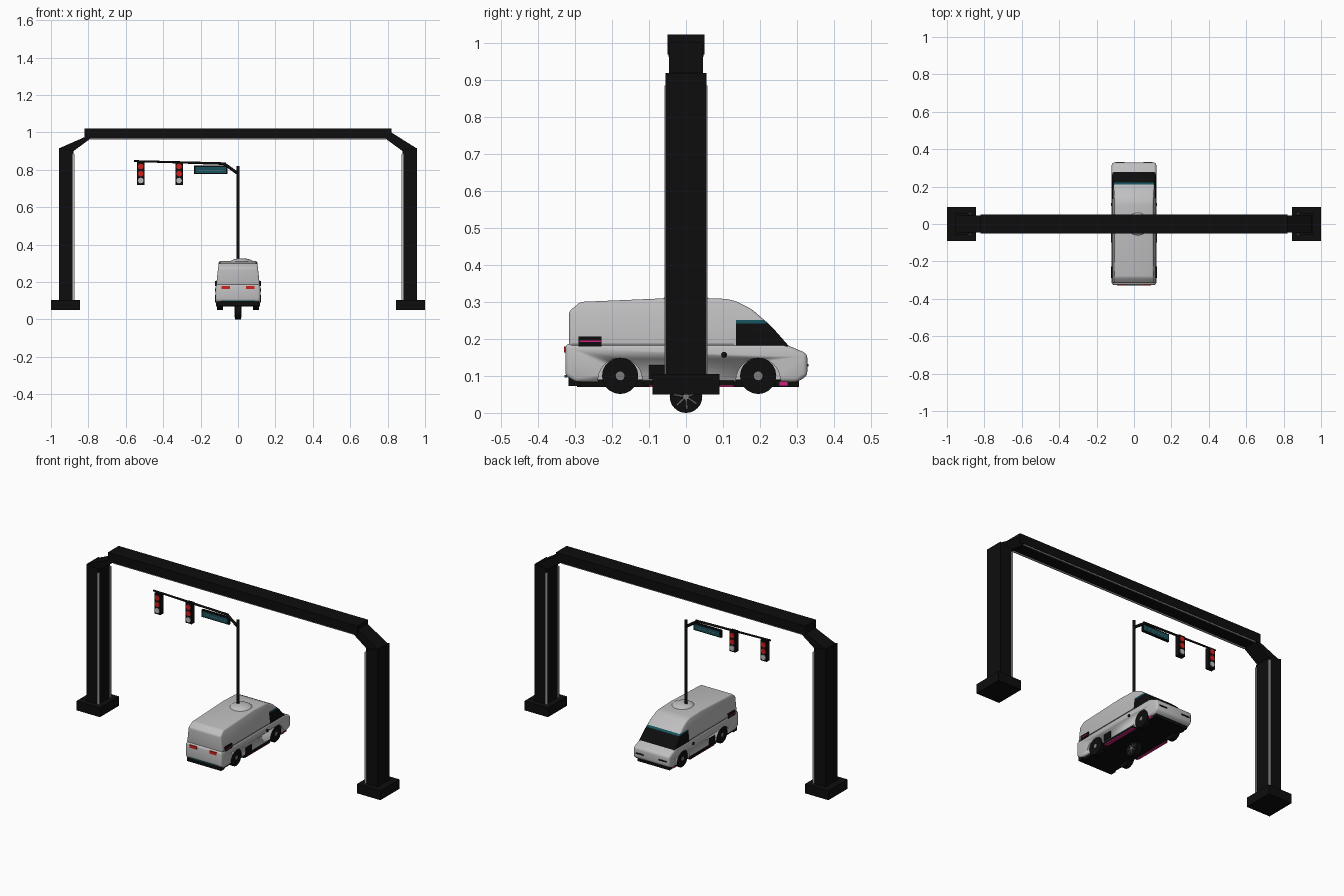
import bpy, bmesh, math
from mathutils import Vector

if "Cube" in bpy.data.objects:
    bpy.data.objects.remove(bpy.data.objects["Cube"])


def mat(name, r, g, b):
    m = bpy.data.materials.new(name)
    m.diffuse_color = (r, g, b, 1)
    m.use_nodes = True
    m.node_tree.nodes["Principled BSDF"].inputs["Base Color"].default_value = m.diffuse_color
    return m


BLACK = mat("black", 0.004, 0.004, 0.004)
WHITE = mat("pale_grey", 0.52, 0.52, 0.53)
TEAL = mat("dark_teal", 0.008, 0.085, 0.11)
RED = mat("red", 0.65, 0.015, 0.012)
PINK = mat("pink", 0.65, 0.015, 0.2)
GREY = mat("mid_grey", 0.2, 0.2, 0.2)


def finish(name, bm, mats, smooth=False):
    bmesh.ops.recalc_face_normals(bm, faces=bm.faces)
    me = bpy.data.meshes.new(name)
    bm.to_mesh(me)
    bm.free()
    ob = bpy.data.objects.new(name, me)
    bpy.context.collection.objects.link(ob)
    for m in mats:
        me.materials.append(m)
    if smooth:
        bpy.ops.object.select_all(action='DESELECT')
        ob.select_set(True)
        bpy.context.view_layer.objects.active = ob
        bpy.ops.object.shade_smooth_by_angle(angle=math.radians(35))
    return ob


def box(name, x, y, z, m):
    bm = bmesh.new()
    bmesh.ops.create_cube(bm, size=1)
    for v in bm.verts:
        for i, r in enumerate((x, y, z)):
            v.co[i] = r[0] if v.co[i] < 0 else r[1]
    return finish(name, bm, [m])


def tube(name, a, b, r, m, n=16, r2=None):
    a, b = Vector(a), Vector(b)
    bm = bmesh.new()
    bmesh.ops.create_cone(bm, cap_ends=True, segments=n, radius1=r,
                          radius2=r if r2 is None else r2, depth=(b - a).length)
    q = Vector((0, 0, 1)).rotation_difference(b - a)
    for v in bm.verts:
        v.co = q @ v.co + (a + b) / 2
    return finish(name, bm, [m], True)


def prism(bm, pts, f0, f1):
    # bridge two copies of an outline, each placed by a function
    A = [bm.verts.new(f0(*p)) for p in pts]
    B = [bm.verts.new(f1(*p)) for p in pts]
    bm.faces.new(A)
    bm.faces.new(B[::-1])
    for i in range(len(pts)):
        j = (i + 1) % len(pts)
        bm.faces.new((A[i], B[i], B[j], A[j]))


# gantry: feet, columns, knees and light strips
for s, side, top in ((-1, "left", 0.975), (1, "right", 1.0)):
    def X(a, b):
        return tuple(sorted((s * a, s * b)))
    box(side + "_foot", X(0.845, 1.0), (-0.09, 0.09), (0.05, 0.105), BLACK)
    bm = bmesh.new()
    prism(bm, [(0.88, 0.1), (0.957, 0.1), (0.957, 0.918), (0.88, 0.905)],
          lambda x, z: (s * x, -0.055, z), lambda x, z: (s * x, 0.055, z))
    finish(side + "_column", bm, [BLACK])
    bm = bmesh.new()
    prism(bm, [(0.88, 0.9), (0.95, 0.905), (0.95, 0.918), (0.82, top), (0.79, top), (0.79, 0.966)],
          lambda x, z: (s * x, -0.046, z), lambda x, z: (s * x, 0.046, z))
    finish(side + "_knee", bm, [BLACK])
    for t in (-1, 1):
        box(side + "_light_strip", X(0.873, 0.884), tuple(sorted((t * 0.05, t * 0.058))),
            (0.105, 0.885), WHITE)
box("beam", (-0.82, 0.82), (-0.05, 0.05), (0.968, 1.022), BLACK)
for t in (-1, 1):
    box("beam_light_strip", (-0.79, 0.79), tuple(sorted((t * 0.04, t * 0.048))), (0.963, 0.975), WHITE)

# signal pole and arm
tube("pole", (0, 0, 0.3), (0, 0, 0.82), 0.009, BLACK)
tube("arm_brace", (0, 0, 0.78), (-0.075, 0, 0.833), 0.008, BLACK)
tube("arm", (-0.065, 0, 0.833), (-0.555, 0, 0.847), 0.007, BLACK, r2=0.005)
for x in (-0.52, -0.315):
    box("signal_housing", (x - 0.02, x + 0.02), (-0.014, 0.014), (0.72, 0.842), BLACK)
    for z, m in ((0.818, RED), (0.78, RED), (0.743, WHITE)):
        tube("signal_lamp", (x, -0.018, z), (x, 0.018, z), 0.015, m, 16)
box("sign_frame", (-0.235, -0.055), (-0.006, 0.006), (0.778, 0.822), BLACK)
box("sign_panel", (-0.227, -0.063), (-0.008, 0.008), (0.784, 0.814), TEAL)
box("sign_stripe", (-0.21, -0.08), (-0.009, 0.009), (0.797, 0.8), GREY)


# van lower body with wheel arches
def bevel(bm, w):
    es = [e for e in bm.edges if len(e.link_faces) == 2 and e.calc_face_angle() > 0.1]
    bmesh.ops.bevel(bm, geom=es, offset=w, segments=3, affect='EDGES', profile=0.5)


bm = bmesh.new()
prism(bm, [(-0.326, 0.1), (-0.326, 0.187), (0.265, 0.187), (0.328, 0.16), (0.328, 0.1),
           (0.3, 0.083), (-0.3, 0.083)],
      lambda y, z: (-0.119, y, z), lambda y, z: (0.119, y, z))
bmesh.ops.recalc_face_normals(bm, faces=bm.faces)
bevel(bm, 0.012)
lower = finish("lower_body", bm, [WHITE], True)
WHEELS = (-0.178, 0.195)
for y in WHEELS:
    for s in (-1, 1):
        c = tube("arch_cutter", (s * 0.075, y, 0.088), (s * 0.15, y, 0.088), 0.06, WHITE, 24)
        c.hide_render = True
        c.hide_viewport = True
        mod = lower.modifiers.new("arch", 'BOOLEAN')
        mod.operation = 'DIFFERENCE'
        mod.solver = 'EXACT'
        mod.object = c

# van cabin: glass band cut into the front by height
def half(z):
    return 0.117 - (z - 0.18) * 0.11


bm = bmesh.new()
prism(bm, [(-0.316, 0.178), (-0.316, 0.275), (-0.285, 0.3), (0, 0.312), (0.11, 0.308),
           (0.135, 0.302), (0.178, 0.28), (0.23, 0.235), (0.282, 0.176)],
      lambda y, z: (-half(z), y, z), lambda y, z: (half(z), y, z))
bmesh.ops.recalc_face_normals(bm, faces=bm.faces)
bevel(bm, 0.008)
for co, no in (((0, 0.135, 0), (0, 1, 0)), ((0, 0, 0.242), (0, 0, 1)), ((0, 0, 0.251), (0, 0, 1))):
    bmesh.ops.bisect_plane(bm, geom=bm.verts[:] + bm.edges[:] + bm.faces[:],
                           plane_co=co, plane_no=no)
for f in bm.faces:
    c = f.calc_center_median()
    if c.y > 0.135 and c.z < 0.251:
        f.material_index = 1 if c.z < 0.242 else 2
finish("cabin", bm, [WHITE, BLACK, TEAL], True)

# roof dome around the pole
bm = bmesh.new()
bmesh.ops.create_uvsphere(bm, u_segments=32, v_segments=16, radius=1)
for v in bm.verts:
    v.co = Vector((0.02 + v.co.x * 0.062, v.co.y * 0.062, 0.305 + v.co.z * 0.022))
finish("roof_dome", bm, [WHITE], True)

# chassis, bumper and belt
box("chassis", (-0.1, 0.1), (-0.295, 0.295), (0.07, 0.09), BLACK)
box("front_lip", (-0.105, 0.105), (0.24, 0.305), (0.07, 0.087), BLACK)
box("rear_bumper", (-0.112, 0.112), (-0.318, -0.285), (0.073, 0.096), BLACK)
box("rear_teal_line", (-0.09, 0.09), (-0.329, -0.32), (0.096, 0.102), TEAL)

# paired side details
for s in (-1, 1):
    def X(a, b):
        return tuple(sorted((s * a, s * b)))
    box("belt_line", X(0.112, 0.1195), (-0.31, 0.13), (0.184, 0.188), GREY)
    box("side_lamp", X(0.11, 0.122), (-0.29, -0.228), (0.18, 0.206), BLACK)
    box("side_lamp_glow", X(0.115, 0.1235), (-0.288, -0.23), (0.191, 0.195), PINK)
    box("rear_lamp", X(0.042, 0.088), (-0.33, -0.32), (0.163, 0.18), RED)
    box("side_vent", X(0.11, 0.122), (-0.1, -0.045), (0.092, 0.13), BLACK)
    box("sill_glow", X(0.1, 0.118), (-0.1, 0.13), (0.07, 0.074), PINK)
    box("sill", X(0.1, 0.118), (-0.115, 0.13), (0.074, 0.088), BLACK)
    box("corner_glow", X(0.09, 0.112), (0.252, 0.275), (0.073, 0.085), PINK)
    box("headlamp", X(0.05, 0.1), (0.32, 0.331), (0.125, 0.132), BLACK)
    tube("door_handle", (s * 0.11, 0.103, 0.157), (s * 0.124, 0.103, 0.157), 0.008, BLACK, 12)
    for y in WHEELS:
        tube("wheel", (s * 0.08, y, 0.1), (s * 0.113, y, 0.1), 0.049, BLACK, 20)
        tube("wheel_hub", (s * 0.11, y, 0.1), (s * 0.115, y, 0.1), 0.012, GREY, 12)

# central wheel under the van
tube("centre_tyre", (-0.017, 0, 0.044), (0.017, 0, 0.044), 0.044, BLACK, 32)
for s in (-1, 1):
    for i in range(7):
        a = 2 * math.pi * i / 7 + 0.3
        d = Vector((0, math.cos(a), math.sin(a)))
        p = Vector((s * 0.016, 0, 0.044))
        tube("centre_spoke", p + d * 0.006, p + d * 0.034, 0.0032, GREY, 6)
    tube("centre_hub", (s * 0.014, 0, 0.044), (s * 0.019, 0, 0.044), 0.008, GREY, 12)
